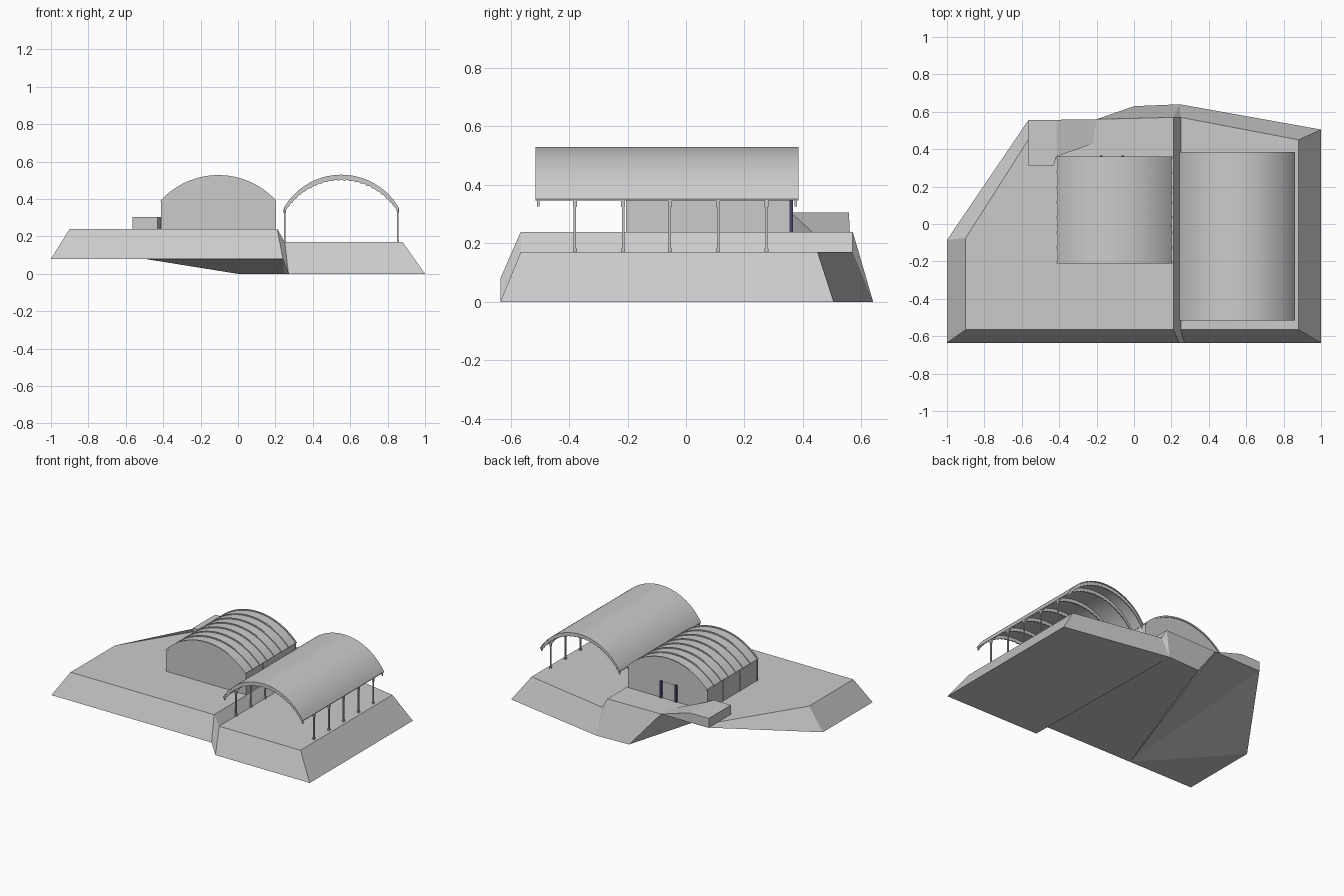
import bpy, bmesh, math

if "Cube" in bpy.data.objects:
    bpy.data.objects.remove(bpy.data.objects["Cube"])


def make(name, verts, faces, color=None, smooth=False):
    me = bpy.data.meshes.new(name)
    me.from_pydata(verts, [], faces)
    bm = bmesh.new()
    bm.from_mesh(me)
    bmesh.ops.recalc_face_normals(bm, faces=bm.faces)
    bm.to_mesh(me)
    bm.free()
    ob = bpy.data.objects.new(name, me)
    bpy.context.collection.objects.link(ob)
    if color:
        mat = bpy.data.materials.new(name + "_colour")
        mat.diffuse_color = color
        mat.use_nodes = True
        mat.node_tree.nodes["Principled BSDF"].inputs["Base Color"].default_value = mat.diffuse_color
        me.materials.append(mat)
    if smooth:
        bpy.ops.object.select_all(action='DESELECT')
        bpy.context.view_layer.objects.active = ob
        ob.select_set(True)
        bpy.ops.object.shade_smooth_by_angle(angle=math.radians(30))
    return ob


def box(name, x0, x1, y0, y1, z0, z1, color=None):
    v = [(x, y, z) for z in (z0, z1) for x, y in ((x0, y0), (x1, y0), (x1, y1), (x0, y1))]
    f = [(0, 1, 2, 3), (4, 5, 6, 7)] + [(i, (i + 1) % 4, (i + 1) % 4 + 4, i + 4) for i in range(4)]
    return make(name, v, f, color)


def arc(cx, half, spring, top, n):
    """Points of a circular arch from left to right."""
    s = top - spring
    r = (half * half + s * s) / (2 * s)
    a = math.asin(half / r)
    return [(cx + r * math.sin(a * (2 * i / n - 1)),
             top - r + r * math.cos(a * (2 * i / n - 1))) for i in range(n + 1)]


def band(name, outer, inner, y0, y1):
    """Solid arch strip between two curves, extruded along y."""
    n = len(outer)
    v = [(x, y, z) for y in (y0, y1) for c in (outer, inner) for x, z in c]
    o0, i0, o1, i1 = 0, n, 2 * n, 3 * n
    f = []
    for k in range(n - 1):
        for a, b in ((o0, o1), (i0, i1), (o0, i0), (o1, i1)):
            f.append((a + k, a + k + 1, b + k + 1, b + k))
    for k in (0, n - 1):
        f.append((o0 + k, i0 + k, i1 + k, o1 + k))
    return make(name, v, f, smooth=True)


# Terraced ground: upper plateau, lower plateau, sloped banks, tilted underside
V = dict(
    a=(-.9, -.565, .24), b=(.21, -.565, .24), c=(.21, .57, .24), d=(-.2, .56, .24),
    e=(-.565, .555, .24), f=(-.565, .45, .24), g=(-.9, -.075, .24),
    h=(.25, -.565, .17), i=(.88, -.565, .17), j=(.88, .45, .17), k=(.25, .57, .17),
    A=(-1, -.635, .08), P=(-.5, -.635, .08), B=(.24, -.635, .08), G=(-1, -.085, .08),
    C=(.245, .64, 0), D=(0, .63, 0), H=(.27, -.635, 0), I=(1, -.635, 0), J=(1, .505, 0))
F = ["abcdefg", "hijk", "bhkc", "aAPBb", "aAGg", "gGef", "bBHh", "hHIi", "iIJj",
     "jJCk", "ckC", "cCDd", "HIJC", "BHC", "PBC", "PCD", "PDd", "Pde", "PeG", "PGA"]
keys = list(V)
make("ground", list(V.values()), [tuple(keys.index(q) for q in face) for face in F])

# Entrance landing with a ramp falling to the plateau
top = [(-.565, .31, .305), (-.43, .31, .305), (-.415, .36, .305), (-.415, .557, .305), (-.565, .555, .305)]
low = [(x, y, .238) for x, y, z in top]
make("landing", top + low, [(0, 1, 2, 3, 4), (5, 6, 7, 8, 9)]
     + [(i, (i + 1) % 5, (i + 1) % 5 + 5, i + 5) for i in range(5)])
make("ramp", [(-.415, .36, .305), (-.415, .557, .305), (-.2, .56, .24), (-.22, .43, .24),
              (-.415, .36, .238), (-.415, .557, .238)],
     [(0, 1, 2, 3), (0, 3, 4), (1, 2, 5), (0, 1, 5, 4), (2, 3, 4, 5)])

# Vaulted hut
prof = [(-.41, .238)] + arc(-.105, .305, .388, .522, 32) + [(.2, .238)]
n = len(prof)
make("hut", [(x, y, z) for y in (-.205, .355) for x, z in prof],
     [tuple(range(n)), tuple(range(n, 2 * n))]
     + [(i, (i + 1) % n, (i + 1) % n + n, i + n) for i in range(n)], smooth=True)

# Hut roof ribs with wall posts below
for i in range(8):
    y = -.205 + i * .08
    band("hut_rib", arc(-.105, .31, .39, .528, 32), arc(-.105, .303, .382, .518, 32), y - .005, y + .005)
for y in (-.2, -.01, .17, .35):
    for x in (-.41, .2):
        box("hut_post", x - .003, x + .003, y - .004, y + .004, .238, .39)

# Hut doorway at the back
box("door", -.175, -.06, .35, .357, .24, .355)
for x in (-.175, -.06):
    box("door_jamb", x - .007, x + .007, .35, .366, .24, .36, (.06, .06, .14, 1))

# Open canopy roof
band("canopy_roof", arc(.5525, .308, .352, .53, 40), arc(.5525, .306, .346, .524, 40), -.515, .385)

# Canopy arches with a scalloped lower edge, on columns
for y in [-.505, -.38, -.215, -.055, .11, .275, .375]:
    outer = arc(.5525, .306, .349, .527, 48)
    inner = [(x, z - (.029 if k % 2 else .023)) for k, (x, z) in enumerate(outer)]
    band("canopy_arch", outer, inner, y - .004, y + .004)
for y in (-.38, -.215, -.055, .11, .275):
    for x in (.25, .855):
        box("column", x - .004, x + .004, y - .004, y + .004, .168, .35)
        box("column_foot", x - .006, x + .006, y - .007, y + .007, .168, .182)
        box("column_head", x - .006, x + .006, y - .007, y + .007, .325, .349)
